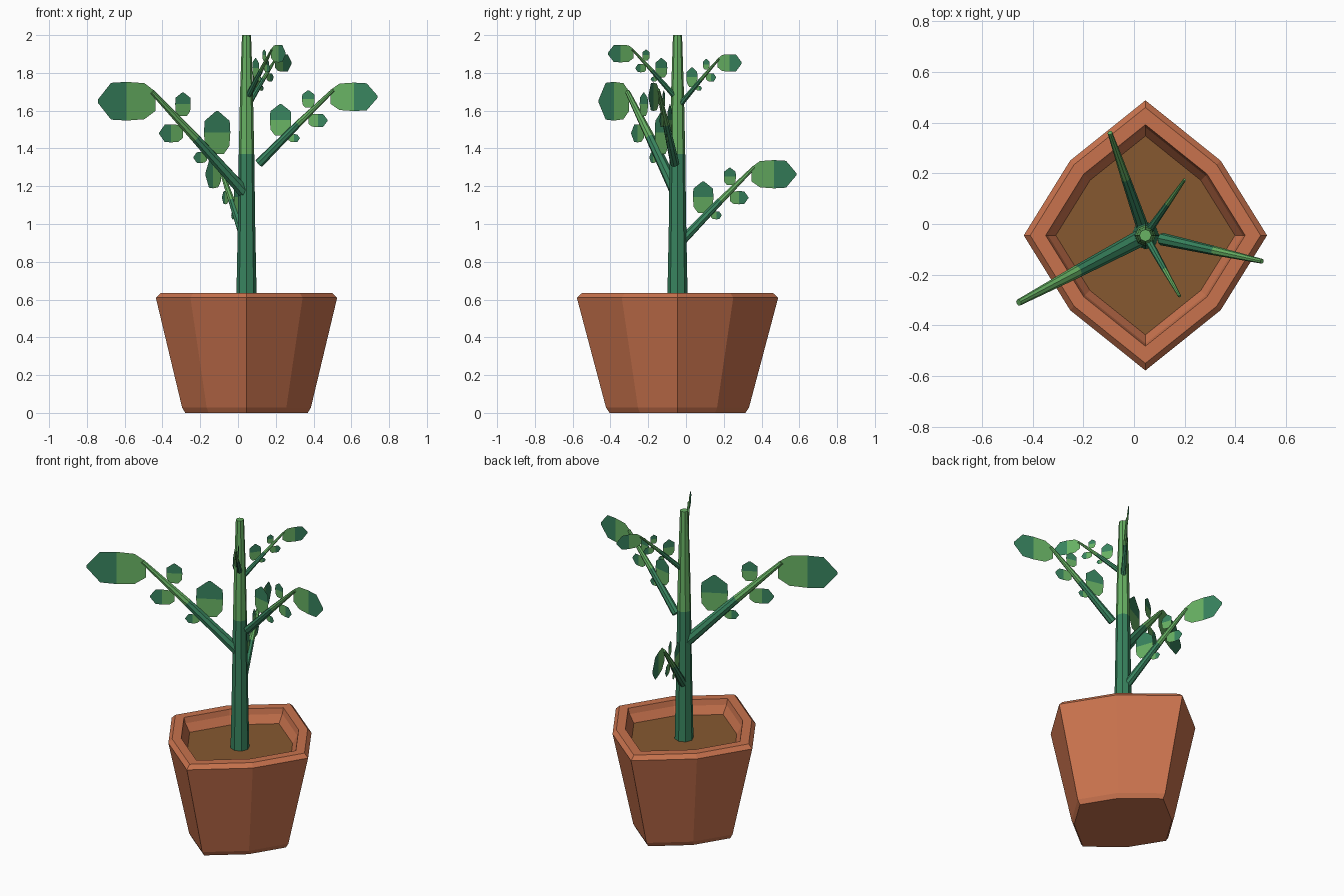
import bpy, math
from mathutils import Vector

if "Cube" in bpy.data.objects:
    bpy.data.objects.remove(bpy.data.objects["Cube"])

CX, CY = 0.045, -0.045   # pot and trunk axis


def material(name, col):
    m = bpy.data.materials.new(name)
    m.diffuse_color = (*col, 1)
    m.use_nodes = True
    m.node_tree.nodes["Principled BSDF"].inputs["Base Color"].default_value = m.diffuse_color
    return m


TERRACOTTA = material("terracotta", (0.58, 0.17, 0.075))
SOIL = material("soil brown", (0.238, 0.098, 0.030))
DARK = material("dark green", (0.040, 0.231, 0.114))
LIGHT = material("light green", (0.138, 0.445, 0.127))


def make(name, verts, faces, mats, idx=None):
    me = bpy.data.meshes.new(name)
    me.from_pydata([tuple(v) for v in verts], [], faces)
    for m in mats:
        me.materials.append(m)
    if idx:
        for p, i in zip(me.polygons, idx):
            p.material_index = i
    me.update()
    ob = bpy.data.objects.new(name, me)
    bpy.context.collection.objects.link(ob)
    return ob


def loft(rings):
    """Quads between successive equal rings, capped at both ends."""
    n = len(rings[0])
    verts = [v for r in rings for v in r]
    faces = [(k * n + i, k * n + (i + 1) % n, (k + 1) * n + (i + 1) % n, (k + 1) * n + i)
             for k in range(len(rings) - 1) for i in range(n)]
    faces.append(tuple(reversed(range(n))))
    faces.append(tuple(range(len(verts) - n, len(verts))))
    return verts, faces


# eight-sided pot outline, deeper than wide
OUTLINE = [(0.48, 0), (0.297, 0.295), (0, 0.533), (-0.297, 0.295),
           (-0.48, 0), (-0.297, -0.295), (0, -0.533), (0.297, -0.295)]


def pot_ring(s, z):
    return [(CX + x * s, CY + y * s, z) for x, y in OUTLINE]


# pot with bevelled foot, bevelled rim and a recess; soil is the last cap
PROFILE = [(0.675, 0), (0.71, 0.028), (1, 0.61), (0.947, 0.635),
           (0.82, 0.635), (0.80, 0.60), (0.735, 0.55)]
v, f = loft([pot_ring(s, z) for s, z in PROFILE])
make("pot", v, f[:-1], [TERRACOTTA])
make("soil", pot_ring(0.737, 0.551), [tuple(range(8))], [SOIL])


# tapered stem through (point, radius) stations; light green after the split
def stem(name, stations, split, sides=8):
    axis = (stations[-1][0] - stations[0][0]).normalized()
    side = axis.cross(Vector((0, 1, 0)) if axis.z > 0.99 else Vector((0, 0, 1))).normalized()
    up = axis.cross(side)
    rings = [[p + (side * math.cos(a) + up * math.sin(a)) * r
              for a in (2 * math.pi * i / sides for i in range(sides))]
             for p, r in stations]
    verts, faces = loft(rings)
    idx = [int(i // sides >= split) for i in range(len(faces) - 2)] + [0, 1]
    make(name, verts, faces, [DARK, LIGHT], idx)


stem("trunk", [(Vector((CX, CY, z)), r) for z, r in
               ((0.545, 0.055), (1.0, 0.046), (1.37, 0.041), (1.7, 0.034), (2.0, 0.024))], 2)

# leaf half-outline: distance along leaf, half width
LEAF = [(0, 0.5), (0.19, 0.93), (0.5, 1), (0.77, 0.95), (1, 0.08)]


# flat leaf in the branch's vertical plane; far half is dark
def leaf(name, place, u, z, length, width, upright):
    verts = []
    for t, w in LEAF:
        for sgn in (1, -1):
            a, b = t * length, sgn * w * width / 2
            verts.append(place(u + b, z + a) if upright else place(u + a, z + b))
    faces = [(2 * i, 2 * i + 1, 2 * i + 3, 2 * i + 2) for i in range(4)]
    make(name, verts, faces, [LIGHT, DARK], [0, 0, 1, 1])


# leaf pattern relative to the branch tip: u, z of base, length, width, upright
PATTERN = [(-0.02, -0.05, 0.345, 0.205, False),
           (-0.185, -0.128, 0.125, 0.093, True),
           (-0.185, -0.22, 0.142, 0.096, False),
           (-0.39, -0.33, 0.228, 0.158, True),
           (-0.33, -0.348, 0.082, 0.058, False)]

# branches: name, tip position, scale
BRANCHES = [("left_branch", (-0.455, -0.31, 1.70), 1.0),
            ("right_branch", (0.505, -0.147, 1.71), 0.735),
            ("back_branch", (-0.095, 0.36, 1.30), 0.73),
            ("upper_back_branch", (0.20, 0.175, 1.875), 0.45),
            ("upper_front_branch", (0.18, -0.285, 1.925), 0.455)]

for name, tip, s in BRANCHES:
    tip = Vector(tip)
    out = Vector((tip.x - CX, tip.y - CY, 0)).normalized()

    def place(u, z):
        return tip + out * u * s + Vector((0, 0, z * s))

    stem(name, [(place(-0.55, -0.53), 0.034 * s), (place(-0.26, -0.245), 0.025 * s),
                (place(0, 0), 0.013 * s)], 1)
    for i, (u, z, ln, w, up) in enumerate(PATTERN):
        leaf(f"{name}_leaf_{i + 1}", place, u, z, ln, w, up)
